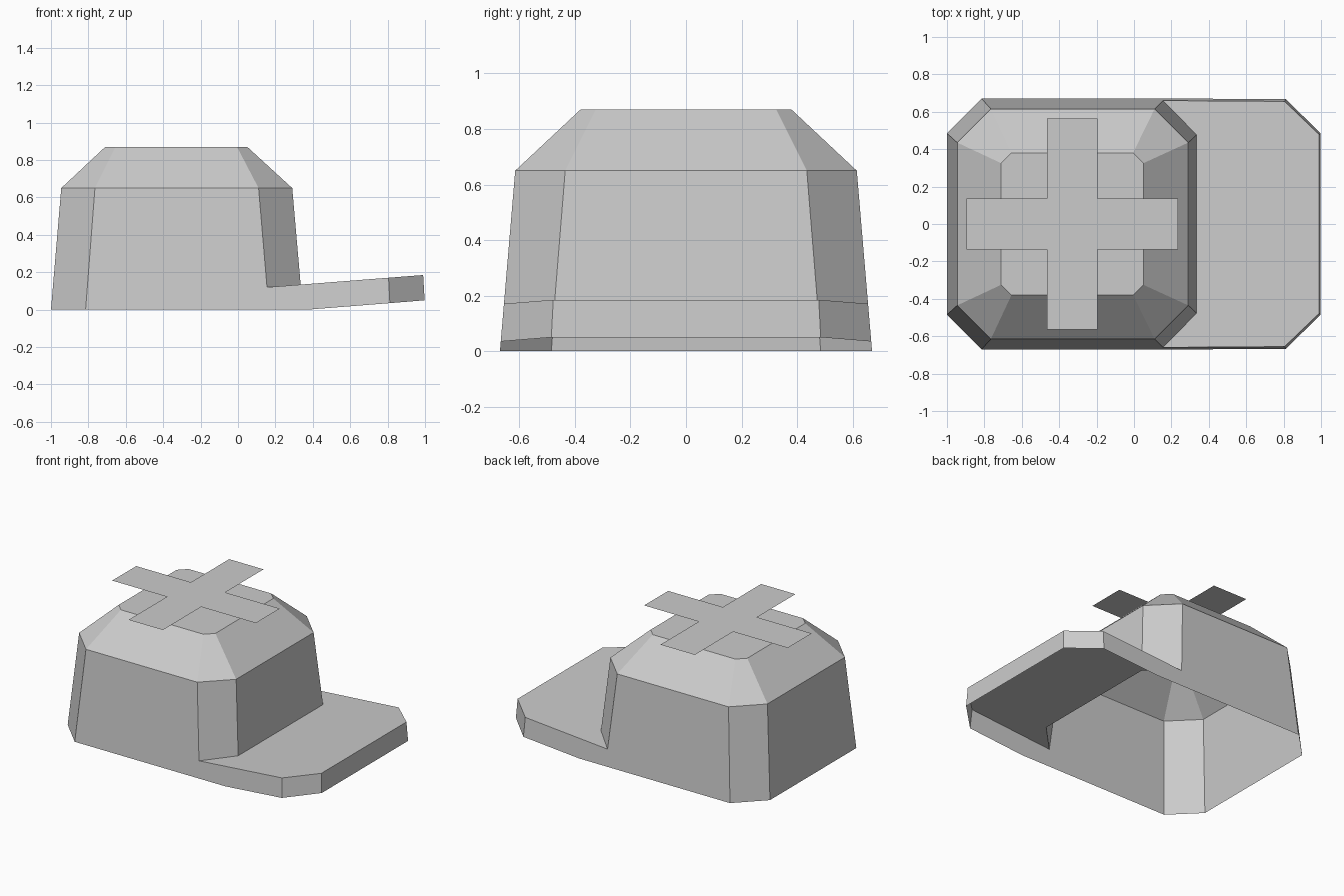
import bpy, bmesh

if "Cube" in bpy.data.objects:
    bpy.data.objects.remove(bpy.data.objects["Cube"])

TAPER = 0.0846   # inward lean of every outer wall per unit of height


def side_y(z):
    return 0.67 - TAPER * z


def brim_z(x):
    return 0.12 + (x - 0.155) * 0.078


def mirrored(half):
    # closed outline: +y half, then the same points reflected in y
    return half + [(x, -y, z) for x, y, z in reversed(half)]


def make_object(name, faces):
    bm = bmesh.new()
    for pts in faces:
        bm.faces.new([bm.verts.new(p) for p in pts])
    bmesh.ops.remove_doubles(bm, verts=bm.verts, dist=1e-4)
    bmesh.ops.recalc_face_normals(bm, faces=bm.faces)
    mesh = bpy.data.meshes.new(name)
    bm.to_mesh(mesh)
    bm.free()
    obj = bpy.data.objects.new(name, mesh)
    bpy.context.collection.objects.link(obj)
    return obj


def ring(x0, x1, y, c, z):
    # chamfered rectangle
    return mirrored([(x1, y - c, z), (x1 - c, y, z), (x0 + c, y, z), (x0, y - c, z)])


# Crown: tapered chamfered walls, sloped shoulder, flat top, open below
front_mid = (0.335, side_y(brim_z(0.335)) - 0.182, brim_z(0.335))
front_side = (0.155, side_y(0.12), 0.12)
base = mirrored([front_mid, front_side, (-0.815, 0.67, 0), (-1, 0.485, 0)])
shoulder = ring(-0.945, 0.29, side_y(0.65), 0.18, 0.65)
top = ring(-0.71, 0.05, 0.38, 0.055, 0.87)
crown = [top]
for low, high in ((base, shoulder), (shoulder, top)):
    for i in range(8):
        j = (i + 1) % 8
        crown.append([low[i], low[j], high[j], high[i]])
make_object("crown", crown)

# Brim: sloped top sheet with a skirt running back along the crown sides
tip_top = (0.99, 0.478, brim_z(0.99))
corner_top = (0.805, side_y(brim_z(0.805)), brim_z(0.805))
tip_low = (0.998, 0.485, 0.05)
corner_low = (0.812, side_y(0.035), 0.035)
half_top = [tip_top, corner_top, front_side, front_mid]
flip = lambda p: (p[0], -p[1], p[2])
brim = [mirrored(half_top), [tip_top, flip(tip_top), flip(tip_low), tip_low]]
chamfer = [tip_top, tip_low, corner_low, corner_top]
skirt = [corner_top, corner_low, (0.37, 0.67, 0), (-0.815, 0.67, 0), front_side]
for face in (chamfer, skirt):
    brim += [face, [flip(p) for p in reversed(face)]]
make_object("brim", brim)

# Rotor: thin flat cross hovering just above the crown
L, W = 0.565, 0.135
arm = [(L, -W), (L, W), (W, W)]
cross = []
for k in range(4):
    for x, y in arm:
        for _ in range(k):
            x, y = -y, x
        cross.append((x - 0.33, y, 0.92))
make_object("rotor", [cross])
